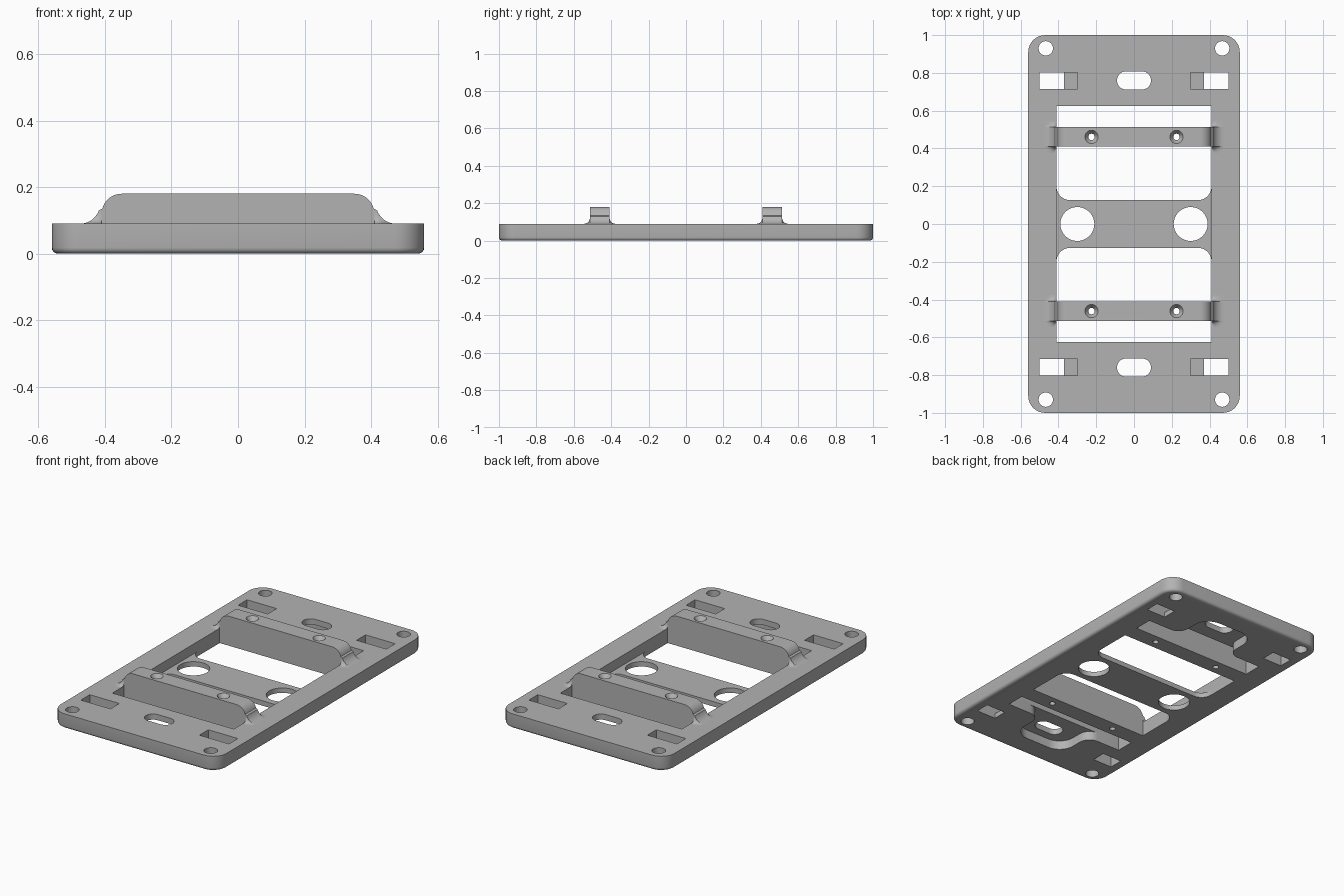
import bpy, bmesh
from math import sin, cos, pi, radians
from mathutils import Vector

cube = bpy.data.objects.get("Cube")
if cube:
    bpy.data.objects.remove(cube)

grey = bpy.data.materials.new("plain grey")
grey.use_nodes = True
tone = (0.45, 0.45, 0.45, 1)
grey.diffuse_color = tone
grey.node_tree.nodes["Principled BSDF"].inputs["Base Color"].default_value = tone

TOP = 0.09         # plate thickness
OPEN_X, OPEN_Y = 0.41, 0.626
BAR_Y, BAR_HALF, BAR_TOP = 0.461, 0.052, 0.18


def arc(cx, cy, r, start, end, n=8):
    angles = [radians(start + (end - start) * i / n) for i in range(n + 1)]
    return [(cx + r * cos(a), cy + r * sin(a)) for a in angles]


def mirrored(half):
    """Close a right-hand outline with its mirror image in x."""
    return half + [(-x, y) for x, y in reversed(half)]


def rounded(hx, hy, r, n=8):
    pts = []
    for sx, sy, a in ((1, 1, 0), (-1, 1, 90), (-1, -1, 180), (1, -1, 270)):
        pts += arc(sx * (hx - r), sy * (hy - r), r, a, a + 90, n)
    return pts


def finish(name, bm):
    bmesh.ops.remove_doubles(bm, verts=bm.verts, dist=1e-5)
    bmesh.ops.recalc_face_normals(bm, faces=bm.faces)
    mesh = bpy.data.meshes.new(name)
    bm.to_mesh(mesh)
    bm.free()
    ob = bpy.data.objects.new(name, mesh)
    bpy.context.collection.objects.link(ob)
    mesh.materials.append(grey)
    return ob


def prism(name, outline, low, high, axis="z", at=(0, 0), bevel=0):
    """Extrude an outline along z (outline in xy) or along y (outline in xz)."""
    bm = bmesh.new()
    place = (lambda u, v, w: (u + at[0], v + at[1], w)) if axis == "z" else (lambda u, v, w: (u, w, v))
    base = bm.faces.new([bm.verts.new(place(u, v, low)) for u, v in outline])
    rim = list(base.edges)
    up = Vector(place(0, 0, high)) - Vector(place(0, 0, low))
    new = bmesh.ops.extrude_face_region(bm, geom=[base], use_keep_orig=True)
    bmesh.ops.translate(bm, vec=up, verts=[g for g in new["geom"] if isinstance(g, bmesh.types.BMVert)])
    bmesh.ops.recalc_face_normals(bm, faces=bm.faces)
    if bevel:
        bmesh.ops.bevel(bm, geom=rim, offset=bevel, segments=4, profile=0.5, affect="EDGES")
    return finish(name, bm)


def cut(target, cutter):
    cutter.hide_render = True
    mod = target.modifiers.new("cut", "BOOLEAN")
    mod.operation, mod.solver, mod.object = "DIFFERENCE", "EXACT", cutter
    bpy.context.view_layer.update()
    result = bpy.data.meshes.new_from_object(target.evaluated_get(bpy.context.evaluated_depsgraph_get()))
    target.modifiers.clear()
    target.data = result
    bpy.data.objects.remove(cutter)


def drill(target, x, y, r):
    cut(target, prism("drill", arc(0, 0, r, 0, 348.75, 31), -0.1, 0.3, at=(x, y)))


# Base plate with rounded lower rim and one large opening
plate = prism("base_plate", rounded(0.56, 1, 0.09), 0, TOP, bevel=0.018)
cut(plate, prism("opening", mirrored([(OPEN_X, -OPEN_Y), (OPEN_X, OPEN_Y)]), -0.1, 0.2))

# Underside pockets, oval slots, corner holes and stepped latch slots
for s in (-1, 1):
    pocket = [(0.25, 0.6)] + arc(0.25, 0.696, 0.07, 270, 180) + arc(0.08, 0.76, 0.1, 0, 90)
    pocket = mirrored([(x, s * y) for x, y in pocket])
    cut(plate, prism("pocket", pocket, -0.1, 0.055))
    cut(plate, prism("oval", rounded(0.09, 0.048, 0.0479), -0.1, 0.2, at=(0, s * 0.76)))
    for m in (-1, 1):
        drill(plate, m * 0.467, s * 0.93, 0.038)
        step = [(0.30, 0.03), (0.37, 0.03), (0.37, -0.1), (0.50, -0.1), (0.50, 0.2), (0.30, 0.2)]
        step = [(m * x, z) for x, z in step]
        cut(plate, prism("latch", step, s * 0.758 - 0.043, s * 0.758 + 0.043, "y"))

# Thin middle strap with flared ends and two round holes
corner = arc(0.34, 0.197, 0.07, 0, -90)
right = [(x, -y) for x, y in reversed(corner)] + corner
strap = prism("middle_strap", mirrored(right), 0, 0.03)
for m in (-1, 1):
    drill(strap, m * 0.3, 0, 0.09)

# Raised bars with S-curved ends
s_curve = arc(0.475, 0.15, 0.06, 270, 200) + arc(0.35, 0.12, 0.06, 15, 90)
bar_half = [(OPEN_X, 0), (OPEN_X, TOP)] + s_curve


def bar_height(x):
    """Height of the bar end above the plate at x."""
    for (x0, z0), (x1, z1) in zip(s_curve, s_curve[1:]):
        if x1 <= x <= x0:
            return z0 + (z1 - z0) * (x0 - x) / max(x0 - x1, 1e-6) - TOP
    return 0


def flare(name, m, y, side):
    """Concave fillet between the side of a bar end and the plate."""
    bm = bmesh.new()
    rows = []
    for i in range(9):
        x = OPEN_X + 0.063 * i / 8
        h = min(0.038, bar_height(x))
        w = 0.034 * min(1, 0.3 + i / 3)
        row = [(0, 0)] + [(w * (1 - cos(a)), h * (1 - sin(a)))
                          for a in (pi / 2 * k / 6 for k in range(7))]
        rows.append([bm.verts.new((m * x, y + side * (BAR_HALF + u), TOP + v)) for u, v in row])
    for a, b in zip(rows, rows[1:]):
        for k in range(len(a)):
            n = (k + 1) % len(a)
            bm.faces.new((a[k], a[n], b[n], b[k]))
    bm.faces.new(rows[0])
    bm.faces.new(rows[-1])
    return finish(name, bm)


for label, y in (("front", -BAR_Y), ("back", BAR_Y)):
    bar = prism(label + "_bar", mirrored(bar_half), y - BAR_HALF, y + BAR_HALF, "y")
    for m in (-1, 1):
        # Countersunk screw hole
        drill(bar, m * 0.225, y, 0.017)
        bm = bmesh.new()
        bmesh.ops.create_cone(bm, cap_ends=True, segments=32, radius1=0.014, radius2=0.042, depth=0.04)
        bmesh.ops.translate(bm, vec=(m * 0.225, y, BAR_TOP - 0.01), verts=bm.verts)
        cut(bar, finish("countersink", bm))
        for side, word in ((-1, "front"), (1, "back")):
            hand = "left" if m > 0 else "right"
            flare(f"{label}_bar_{hand}_{word}_fillet", m, y, side)

# Smooth the curved walls and keep the edges crisp
bpy.ops.object.select_all(action="DESELECT")
for ob in bpy.context.collection.objects:
    if ob.type == "MESH" and grey.name in ob.data.materials:
        ob.select_set(True)
        bpy.context.view_layer.objects.active = ob
bpy.ops.object.shade_smooth_by_angle(angle=radians(30))
